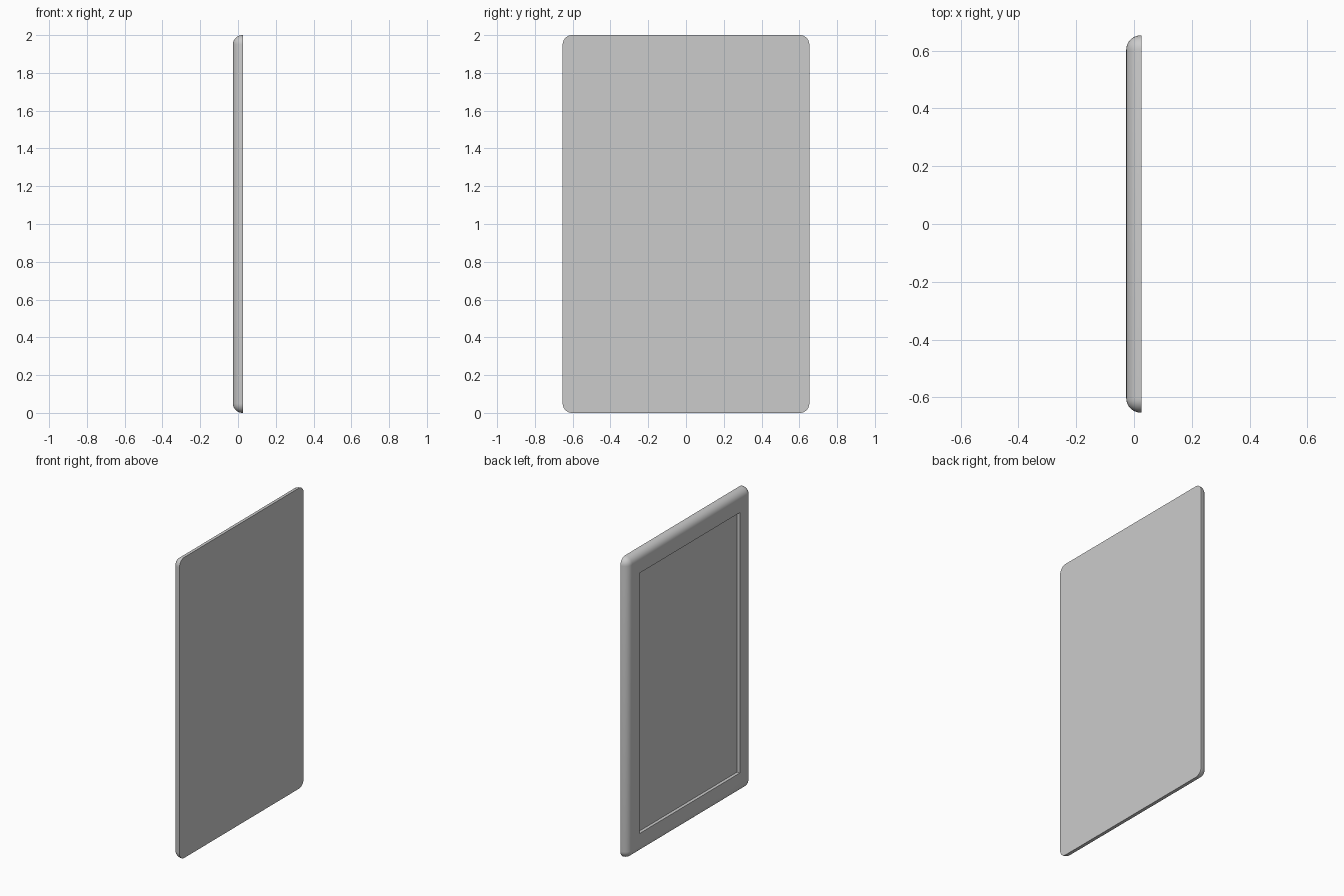
import bpy, bmesh
from mathutils import Vector

if "Cube" in bpy.data.objects:
    bpy.data.objects.remove(bpy.data.objects["Cube"])

W, H = 1.306, 2.0            # width (y), height (z)
BACK, FRONT = 0.026, -0.027  # x of the flat back and the framed face
R = 0.05                     # edge rounding
HOLE_Y, HOLE_Z, DEPTH = 0.527, 0.866, 0.021

bm = bmesh.new()

# Thick rounded block, then cut flat at the back so only one side is rounded
bmesh.ops.create_cube(bm, size=1)
for v in bm.verts:
    v.co = Vector((FRONT + (v.co.x + 0.5) * 0.2, v.co.y * W, (v.co.z + 0.5) * H))
bmesh.ops.bevel(bm, geom=bm.edges[:], offset=R, segments=8, profile=0.5, affect='EDGES')
bmesh.ops.bisect_plane(bm, geom=bm.verts[:] + bm.edges[:] + bm.faces[:],
                       plane_co=(BACK, 0, 0), plane_no=(1, 0, 0), clear_outer=True)
bmesh.ops.holes_fill(bm, edges=[e for e in bm.edges if e.is_boundary], sides=0)

# Recessed panel inside the border
face = min(bm.faces, key=lambda f: f.calc_center_median().x)
bmesh.ops.inset_region(bm, faces=[face], thickness=0.07)
for v in face.verts:
    v.co.y = HOLE_Y if v.co.y > 0 else -HOLE_Y
    v.co.z = H / 2 + (HOLE_Z if v.co.z > H / 2 else -HOLE_Z)
floor = bmesh.ops.extrude_discrete_faces(bm, faces=[face])["faces"][0]
bmesh.ops.translate(bm, verts=floor.verts[:], vec=(DEPTH, 0, 0))
bmesh.ops.recalc_face_normals(bm, faces=bm.faces[:])

mesh = bpy.data.meshes.new("framed_panel")
bm.to_mesh(mesh)
bm.free()
panel = bpy.data.objects.new("framed_panel", mesh)
bpy.context.collection.objects.link(panel)
bpy.context.view_layer.objects.active = panel
panel.select_set(True)
bpy.ops.object.shade_smooth_by_angle()
